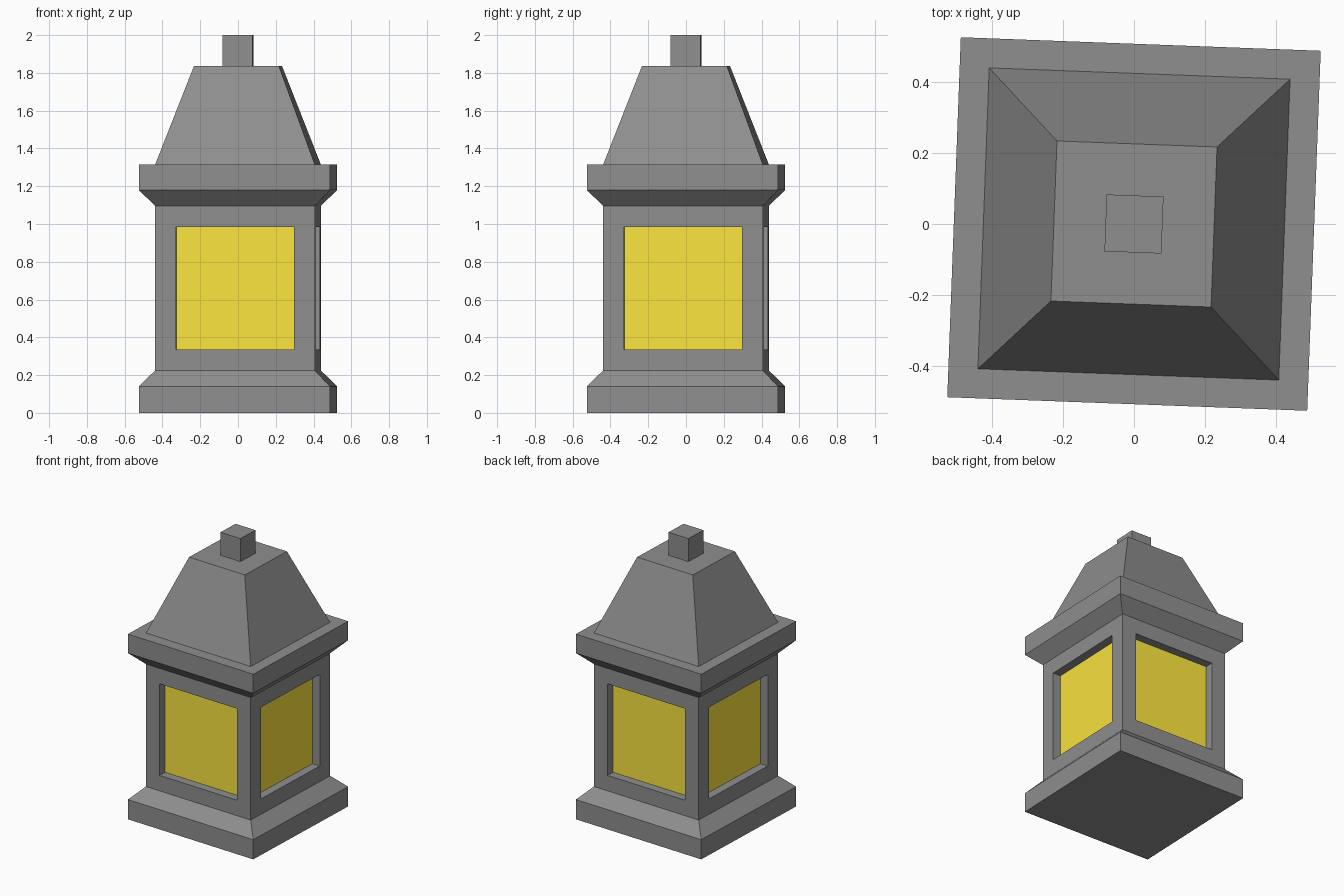
import bpy, bmesh, math

if "Cube" in bpy.data.objects:
    bpy.data.objects.remove(bpy.data.objects["Cube"])

TURN = math.radians(-2.15)   # the whole lantern is slightly turned


def square_loft(name, profile):
    """Stack square sections given as (height, half width) into a closed solid."""
    bm = bmesh.new()
    rings = []
    for z, h in profile:
        rings.append([bm.verts.new((x * h, y * h, z))
                      for x, y in ((-1, -1), (1, -1), (1, 1), (-1, 1))])
    bands = []
    for a, b in zip(rings, rings[1:]):
        bands.append([bm.faces.new((a[i], a[(i + 1) % 4], b[(i + 1) % 4], b[i]))
                      for i in range(4)])
    bm.faces.new(rings[0][::-1])
    bm.faces.new(rings[-1])
    bm.normal_update()
    obj = bpy.data.objects.new(name, bpy.data.meshes.new(name))
    obj.rotation_euler.z = TURN
    bpy.context.collection.objects.link(obj)
    return obj, bm, bands


def finish(obj, bm):
    bm.to_mesh(obj.data)
    bm.free()


# Materials: dark grey stone and yellow panes
stone = bpy.data.materials.new("stone")
stone.diffuse_color = (0.275, 0.275, 0.275, 1)
stone.use_nodes = True
stone.node_tree.nodes["Principled BSDF"].inputs["Base Color"].default_value = stone.diffuse_color
glow = bpy.data.materials.new("yellow_glass")
glow.diffuse_color = (0.97, 0.78, 0.05, 1)
glow.use_nodes = True
glow.node_tree.nodes["Principled BSDF"].inputs["Base Color"].default_value = glow.diffuse_color

# Lantern body: plinth, sloped foot, straight walls, flared cornice
body, bm, bands = square_loft("lantern_body", [
    (0, 0.506), (0.14, 0.506), (0.225, 0.423),
    (1.095, 0.423), (1.18, 0.506), (1.315, 0.506)])
# Recessed yellow window in each wall
windows = bands[2]
bmesh.ops.inset_individual(bm, faces=windows, thickness=0.11, depth=0,
                           use_even_offset=True)
bmesh.ops.inset_individual(bm, faces=windows, thickness=0, depth=0)
for f in windows:
    bmesh.ops.translate(bm, verts=f.verts, vec=f.normal * -0.06)
    f.material_index = 1
body.data.materials.append(stone)
body.data.materials.append(glow)
finish(body, bm)

# Tapered roof and square finial
for name, profile in (("roof", [(1.315, 0.423), (1.836, 0.225)]),
                      ("finial", [(1.836, 0.08), (2.0, 0.08)])):
    obj, bm, _ = square_loft(name, profile)
    obj.data.materials.append(stone)
    finish(obj, bm)
